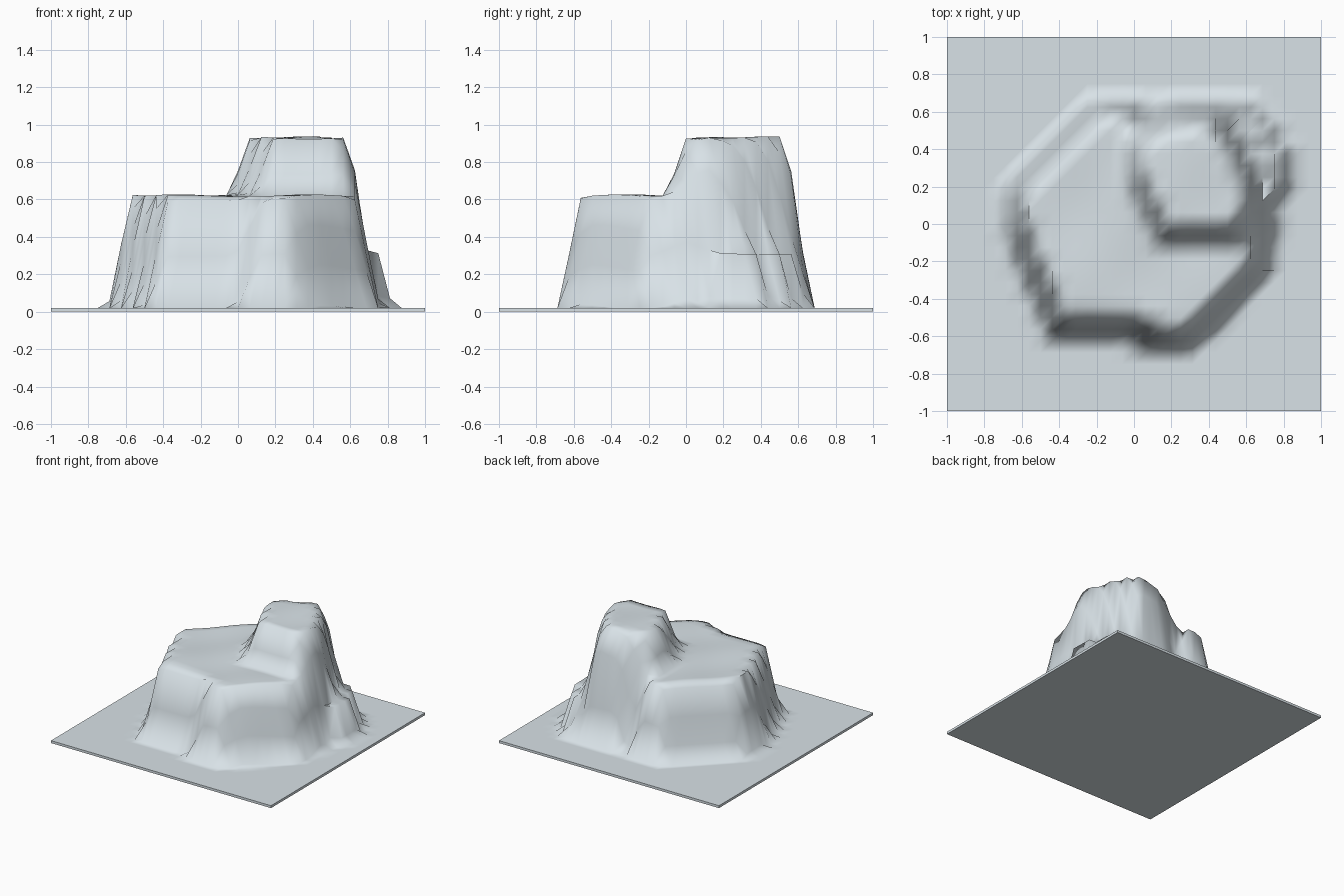
import bpy, bmesh, math
from mathutils import Vector

if "Cube" in bpy.data.objects:
    bpy.data.objects.remove(bpy.data.objects["Cube"])

N = 32            # grid cells per side
STEP = 2 / N
GROUND = 0.02

# Rim outlines of the flat tops, seen from above
LOWER_RIM = [(-0.57, 0.17), (-0.57, 0.0), (-0.50, -0.19), (-0.37, -0.495),
             (0.0, -0.495), (0.14, -0.56), (0.25, -0.56), (0.36, -0.47), (0.62, -0.20),
             (0.635, 0.0), (0.625, 0.14), (0.57, 0.31), (0.50, 0.44), (0.45, 0.56), (0.22, 0.563),
             (0.15, 0.51), (0.03, 0.51), (-0.05, 0.563), (-0.18, 0.56), (-0.27, 0.47)]
LEDGE_RIM = [(0.60, 0.18), (0.755, 0.18), (0.755, 0.38), (0.69, 0.40),
             (0.69, 0.505), (0.628, 0.51), (0.628, 0.565), (0.565, 0.60), (0.45, 0.60), (0.3, 0.3)]
UPPER_RIM = [(0.06, 0.42), (0.18, 0.49), (0.40, 0.505), (0.48, 0.40), (0.55, 0.25),
             (0.57, 0.10), (0.54, 0.0), (0.19, 0.0), (0.11, 0.15), (0.055, 0.28)]


def outside_distance(p, poly):
    """Distance from p to the outline, 0 when inside."""
    inside, best = False, 9.0
    for a, b in zip(poly, poly[1:] + poly[:1]):
        a, b = Vector(a), Vector(b)
        if (a.y > p.y) != (b.y > p.y) and p.x < a.x + (p.y - a.y) * (b.x - a.x) / (b.y - a.y):
            inside = not inside
        d = b - a
        t = max(0, min(1, (p - a).dot(d) / d.length_squared))
        best = min(best, (p - a - d * t).length)
    return 0.0 if inside else best


def mesa(p, rim, base, top, width, power=1.0):
    """Height of one mesa, falling from its top to its base beyond the rim."""
    k = max(0, 1 - outside_distance(p, rim) / width) ** power
    return base + (top - base) * k


def height(x, y):
    p = Vector((x, y))
    ledge = mesa(p, LEDGE_RIM, GROUND, 0.31, 0.07)
    lower = mesa(p, LOWER_RIM, GROUND, 0.62, 0.125)
    z = max(ledge, lower)
    z = max(z, mesa(p, UPPER_RIM, z, 0.93, 0.12, 1.3))
    ripple = 0.008 * math.sin(9 * x + 1.3) * math.cos(8 * y - 0.6)
    return z + ripple * min(1, (z - GROUND) / 0.6)


# Terrain block: height grid, thin skirt and flat underside
bm = bmesh.new()
grid = [[bm.verts.new((-1 + i * STEP, -1 + j * STEP,
                       height(-1 + i * STEP, -1 + j * STEP)))
         for j in range(N + 1)] for i in range(N + 1)]
for i in range(N):
    for j in range(N):
        a, b, c, d = grid[i][j], grid[i + 1][j], grid[i + 1][j + 1], grid[i][j + 1]
        bm.faces.new((a, b, c))
        bm.faces.new((a, c, d))
loop = ([grid[i][0] for i in range(N)] + [grid[N][j] for j in range(N)] +
        [grid[i][N] for i in range(N, 0, -1)] + [grid[0][j] for j in range(N, 0, -1)])
foot = [bm.verts.new((v.co.x, v.co.y, 0)) for v in loop]
for k in range(len(loop)):
    n = (k + 1) % len(loop)
    bm.faces.new((loop[n], loop[k], foot[k], foot[n]))
bm.faces.new(foot[::-1])
bmesh.ops.recalc_face_normals(bm, faces=bm.faces)

mesh = bpy.data.meshes.new("mesa_terrain")
bm.to_mesh(mesh)
bm.free()
terrain = bpy.data.objects.new("mesa_terrain", mesh)
bpy.context.collection.objects.link(terrain)

# Pale stone colour
stone = bpy.data.materials.new("pale grey stone")
stone.diffuse_color = (0.69, 0.76, 0.80, 1)
stone.use_nodes = True
stone.node_tree.nodes["Principled BSDF"].inputs["Base Color"].default_value = stone.diffuse_color
mesh.materials.append(stone)

bpy.context.view_layer.objects.active = terrain
terrain.select_set(True)
bpy.ops.object.shade_smooth_by_angle(angle=math.radians(80))
